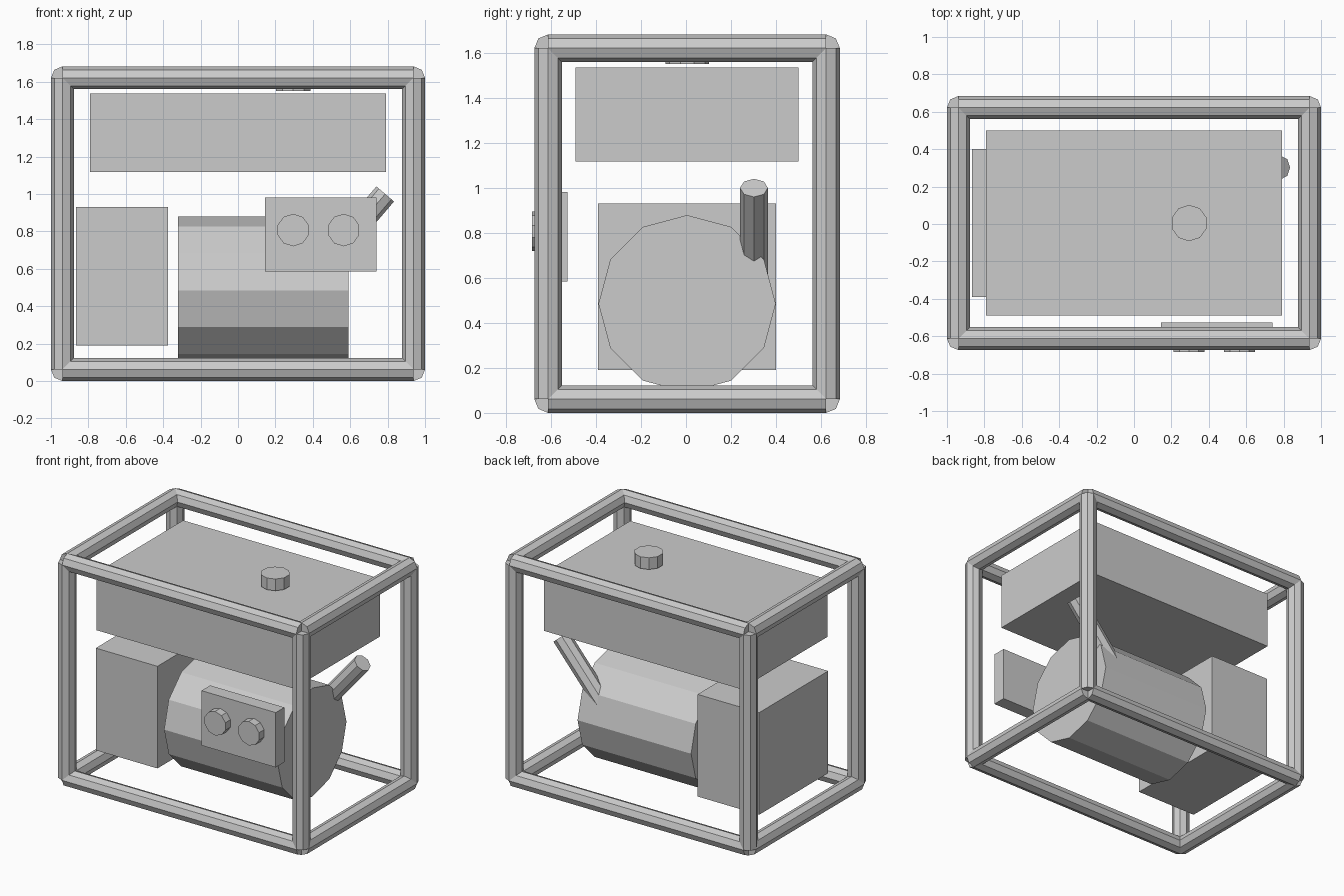
import bpy
from mathutils import Vector

cube = bpy.data.objects.get("Cube")
if cube:
    bpy.data.objects.remove(cube, do_unlink=True)

grey = bpy.data.materials.new("plain_grey")
grey.use_nodes = True
GREY = (0.6, 0.6, 0.6, 1)
grey.diffuse_color = GREY
grey.node_tree.nodes["Principled BSDF"].inputs["Base Color"].default_value = GREY


def finish(name):
    ob = bpy.context.object
    ob.name = name
    ob.data.materials.append(grey)
    return ob


def box(name, low, high):
    low, high = Vector(low), Vector(high)
    bpy.ops.mesh.primitive_cube_add(size=1, location=(low + high) / 2)
    ob = finish(name)
    ob.scale = high - low
    return ob


def rod(name, start, end, radius, sides):
    """Flat-sided cylinder between two points."""
    start, end = Vector(start), Vector(end)
    axis = end - start
    bpy.ops.mesh.primitive_cylinder_add(
        vertices=sides, radius=radius, depth=axis.length, location=(start + end) / 2,
        rotation=axis.to_track_quat('Z', 'Y').to_euler())
    return finish(name)


# Tube frame: twelve octagonal rods meeting at the corner centres
MID_Y = 0.005
TUBE = 0.061
X = 1 - TUBE
FRONT, BACK = MID_Y - 0.618, MID_Y + 0.618
LOW, HIGH = TUBE, 1.621

for y, depth in ((FRONT, "front"), (BACK, "back")):
    for z, level in ((LOW, "bottom"), (HIGH, "top")):
        rod(f"{depth}_{level}_rail", (-X, y, z), (X, y, z), TUBE, 8)
    for x, side in ((-X, "right"), (X, "left")):
        rod(f"{depth}_{side}_post", (x, y, LOW), (x, y, HIGH), TUBE, 8)
for x, side in ((-X, "right"), (X, "left")):
    for z, level in ((LOW, "bottom"), (HIGH, "top")):
        rod(f"{side}_{level}_rail", (x, FRONT, z), (x, BACK, z), TUBE, 8)

# Fuel tank and its cap
box("fuel_tank", (-0.79, -0.49, 1.118), (0.79, 0.50, 1.536))
rod("tank_cap", (0.295, MID_Y, 1.55), (0.295, MID_Y, 1.635), 0.097, 10)

# Engine drum and the alternator housing beside it
rod("engine_drum", (-0.32, MID_Y, 0.485), (0.59, MID_Y, 0.485), 0.394, 12)
box("alternator_housing", (-0.867, -0.39, 0.19), (-0.373, 0.4, 0.93))

# Control panel with two round sockets
box("control_panel", (0.145, -0.625, 0.585), (0.74, -0.526, 0.982))
for x, side in ((0.295, "right"), (0.565, "left")):
    rod(f"{side}_socket", (x, -0.625, 0.807), (x, -0.684, 0.807), 0.087, 10)

# Slanted exhaust pipe
tip = Vector((0.787, 0.302, 1.0))
rod("exhaust_pipe", tip - Vector((0.65, 0, 0.76)) * 0.52, tip, 0.062, 8)
